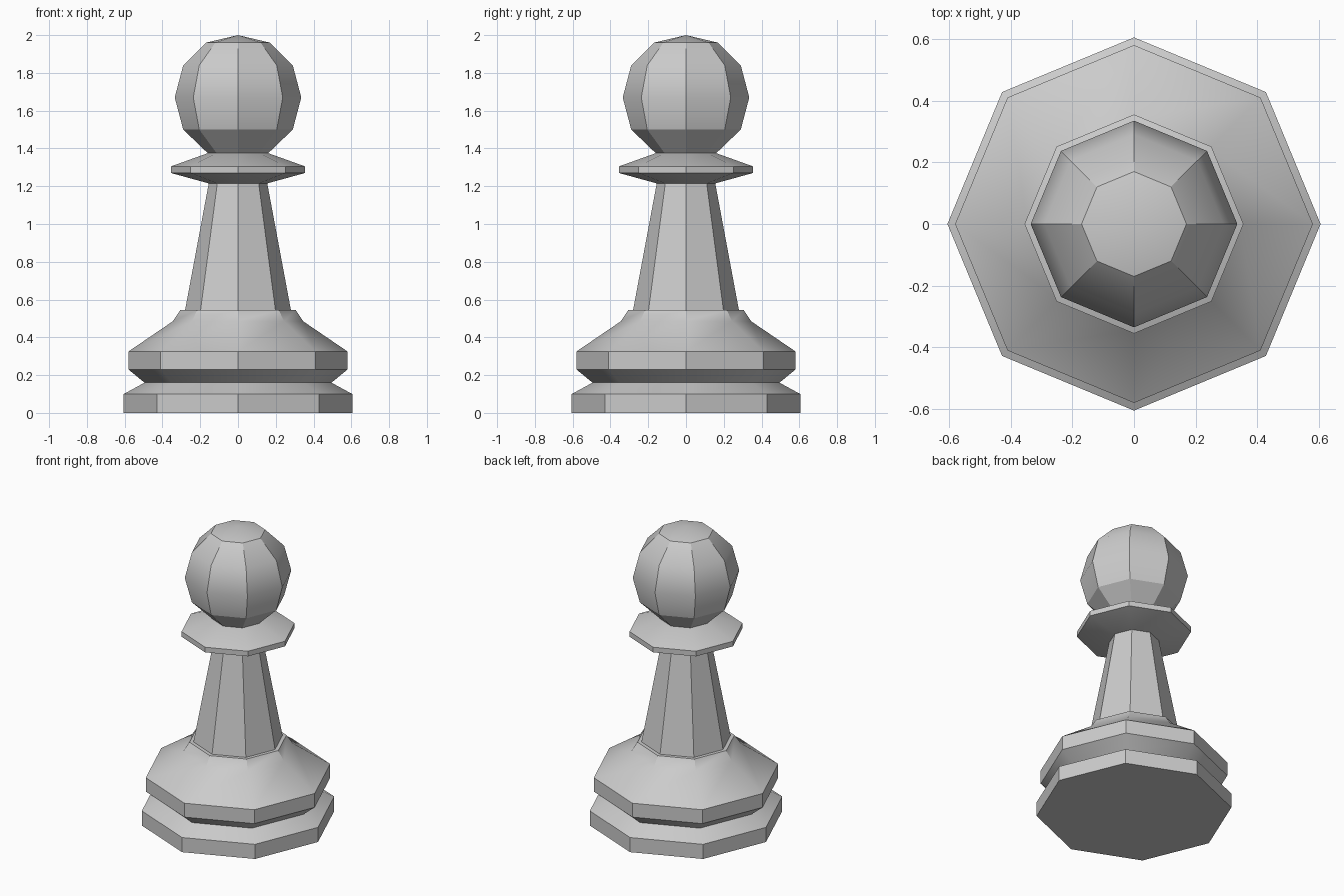
import bpy
import bmesh
from math import cos, sin, pi, radians

SIDES = 8

cube = bpy.data.objects.get("Cube")
if cube:
    bpy.data.objects.remove(cube, do_unlink=True)

# Single grey material
grey = bpy.data.materials.new("light_grey")
grey.use_nodes = True
colour = (0.6, 0.6, 0.6, 1)
grey.diffuse_color = colour
grey.node_tree.nodes["Principled BSDF"].inputs["Base Color"].default_value = colour


def turned_part(name, profile):
    """Closed eight-sided solid from (radius, height) pairs, bottom to top."""
    bm = bmesh.new()
    rings = []
    for r, z in profile:
        count = SIDES if r > 0 else 1
        rings.append([bm.verts.new((r * cos(2 * pi * i / SIDES), r * sin(2 * pi * i / SIDES), z))
                      for i in range(count)])
    for low, high in zip(rings, rings[1:]):
        for i in range(SIDES):
            j = (i + 1) % SIDES
            if len(high) == 1:
                bm.faces.new((low[i], low[j], high[0]))
            else:
                bm.faces.new((low[i], low[j], high[j], high[i]))
    # End caps
    bm.faces.new(rings[0][::-1])
    if len(rings[-1]) > 1:
        bm.faces.new(rings[-1])
    mesh = bpy.data.meshes.new(name)
    bm.to_mesh(mesh)
    bm.free()
    mesh.materials.append(grey)
    obj = bpy.data.objects.new(name, mesh)
    bpy.context.collection.objects.link(obj)
    # Soft shading across shallow edges only
    bpy.ops.object.select_all(action="DESELECT")
    obj.select_set(True)
    bpy.context.view_layer.objects.active = obj
    bpy.ops.object.shade_smooth_by_angle(angle=radians(30))
    return obj


# Foot, groove, wide rim and sloping shoulder
turned_part("base", [(0.605, 0), (0.605, 0.1), (0.495, 0.16), (0.58, 0.23),
                     (0.58, 0.325), (0.345, 0.485), (0.305, 0.545)])
# Tapering stem
turned_part("stem", [(0.28, 0.545), (0.155, 1.215)])
# Thin flared collar
turned_part("collar", [(0.155, 1.215), (0.355, 1.27), (0.355, 1.305), (0.16, 1.375)])
# Faceted ball
turned_part("head", [(0.16, 1.375), (0.29, 1.5), (0.335, 1.67),
                     (0.29, 1.84), (0.17, 1.96), (0, 2)])
